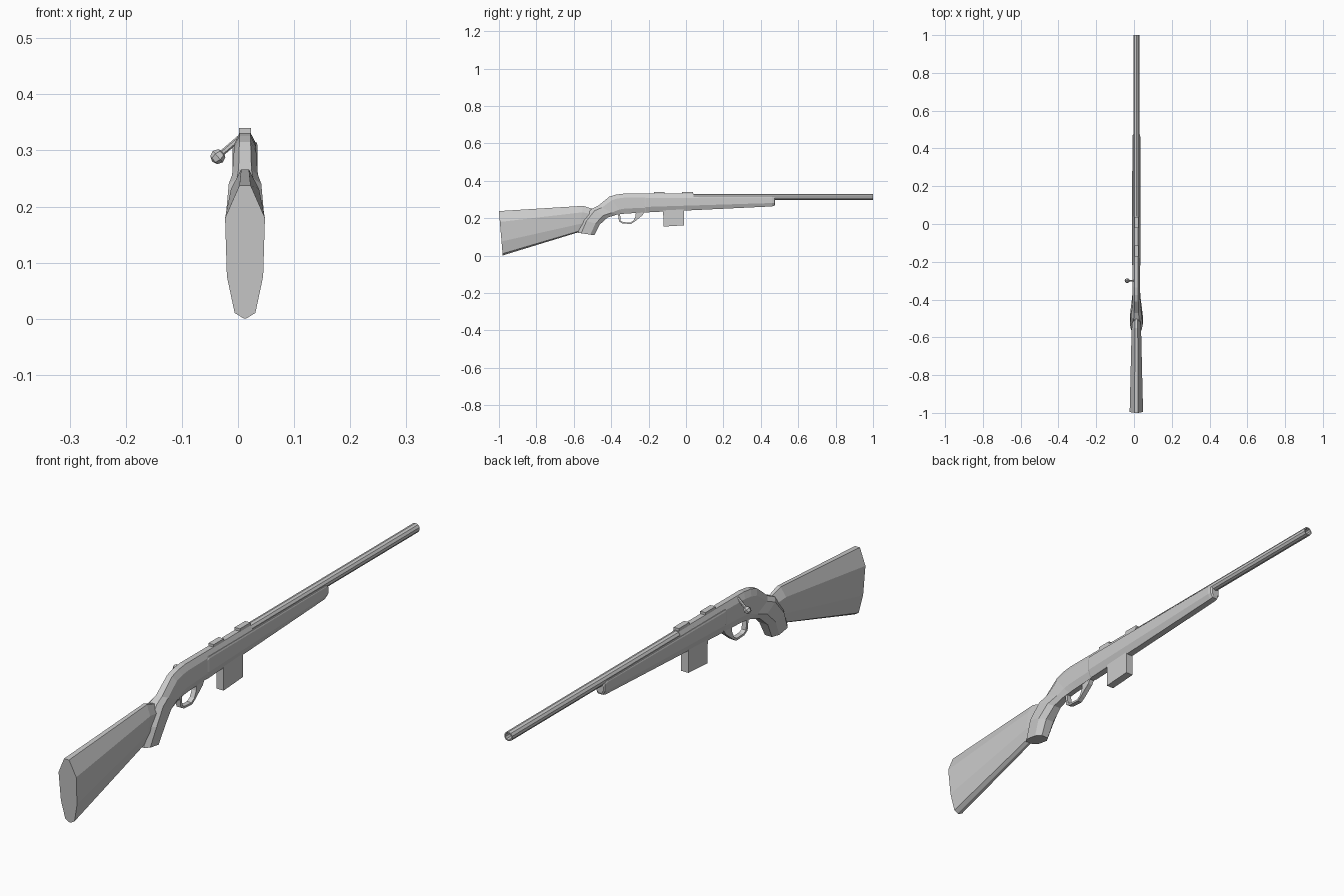
import bpy, bmesh, math
from mathutils import Vector

CX = 0.0125  # centre plane of the rifle body


def add_object(name, bm):
    bmesh.ops.recalc_face_normals(bm, faces=bm.faces[:])
    mesh = bpy.data.meshes.new(name)
    bm.to_mesh(mesh)
    bm.free()
    obj = bpy.data.objects.new(name, mesh)
    bpy.context.collection.objects.link(obj)
    return obj


def skin(name, rings):
    """Bridge successive rings of points and cap both ends."""
    bm = bmesh.new()
    loops = [[bm.verts.new(p) for p in ring] for ring in rings]
    n = len(loops[0])
    for a, b in zip(loops, loops[1:]):
        for i in range(n):
            j = (i + 1) % n
            bm.faces.new((a[i], a[j], b[j], b[i]))
    bm.faces.new(loops[0])
    bm.faces.new(loops[-1])
    return add_object(name, bm)


def loft(name, stations, section):
    """Station: top y, top z, bottom y, bottom z, half width.
    Section: (fraction from top to bottom, fraction of half width), mirrored."""
    rings = []
    for ty, tz, by, bz, w in stations:
        half = [(f * w, ty + (by - ty) * t, tz + (bz - tz) * t) for t, f in section]
        rings.append([(CX + x, y, z) for x, y, z in half] +
                     [(CX - x, y, z) for x, y, z in reversed(half)])
    return skin(name, rings)


BOX = [(0, 1), (1, 1)]
OCTAGON = [(0, 0.5), (0.2, 1), (0.75, 1), (1, 0.5)]
BUTT = [(0, 0.28), (0.245, 1), (0.685, 0.91), (0.96, 0.52), (1, 0.08)]

# Shoulder stock
loft("butt_stock", [
    (-1.0, 0.238, -0.98, 0.001, 0.0355),
    (-0.55, 0.266, -0.575, 0.125, 0.025),
    (-0.50, 0.250, -0.52, 0.140, 0.020),
], BUTT)

# Pistol grip flowing forward into the receiver
loft("grip_and_receiver", [
    (-0.578, 0.122, -0.490, 0.109, 0.028),
    (-0.550, 0.190, -0.462, 0.165, 0.034),
    (-0.505, 0.250, -0.420, 0.203, 0.029),
    (-0.470, 0.266, -0.370, 0.219, 0.023),
    (-0.410, 0.315, -0.340, 0.223, 0.020),
    (-0.375, 0.326, -0.320, 0.225, 0.020),
    (-0.335, 0.331, -0.300, 0.226, 0.020),
    (0.040, 0.331, 0.040, 0.245, 0.019),
], OCTAGON)

# Fore-end with a blunted tip
loft("fore_end", [
    (-0.222, 0.309, -0.222, 0.236, 0.020),
    (-0.214, 0.315, -0.214, 0.231, 0.0225),
    (0.460, 0.315, 0.460, 0.263, 0.0215),
    (0.472, 0.309, 0.472, 0.266, 0.019),
    (0.476, 0.300, 0.476, 0.273, 0.014),
], [(0, 0.9), (0.08, 1), (0.65, 1), (1, 0.55)])

# Hollow barrel
rings = []
for y, r in [(-0.05, 0.0168), (1.0, 0.0168), (1.0, 0.0125), (0.90, 0.0125)]:
    rings.append([(CX + r * math.cos(a), y, 0.3138 + r * math.sin(a))
                  for a in [(i + 0.5) * math.tau / 10 for i in range(10)]])
skin("barrel", rings)

# Sight mounts
for label, y0, y1 in (("rear", -0.172, -0.114), ("front", -0.022, 0.038)):
    loft(label + "_sight_mount", [(y0, 0.340, y0, 0.325, 0.0105),
                                  (y1, 0.340, y1, 0.325, 0.0105)], BOX)

# Magazine
loft("magazine", [(-0.122, 0.250, -0.121, 0.155, 0.0145),
                  (-0.010, 0.255, -0.011, 0.162, 0.0145)], BOX)

# Trigger guard: outer edge, inner edge
loft("trigger_guard", [
    (-0.364, 0.225, -0.353, 0.225, 0.009),
    (-0.358, 0.182, -0.349, 0.186, 0.009),
    (-0.340, 0.172, -0.335, 0.179, 0.009),
    (-0.294, 0.169, -0.297, 0.177, 0.009),
    (-0.274, 0.182, -0.281, 0.187, 0.009),
    (-0.232, 0.216, -0.270, 0.210, 0.009),
    (-0.220, 0.238, -0.268, 0.232, 0.009),
], BOX)

# Bolt handle and knob
start, end = Vector((0.006, -0.30, 0.325)), Vector((-0.036, -0.30, 0.289))
axis = end - start
turn = axis.to_track_quat('Z', 'Y').to_euler()
bpy.ops.mesh.primitive_cylinder_add(vertices=6, radius=0.005, depth=axis.length,
                                    location=(start + end) / 2, rotation=turn)
bpy.context.object.name = "bolt_handle"
bpy.ops.mesh.primitive_uv_sphere_add(segments=6, ring_count=4, radius=0.0135,
                                     location=end, rotation=turn)
bpy.context.object.name = "bolt_knob"
